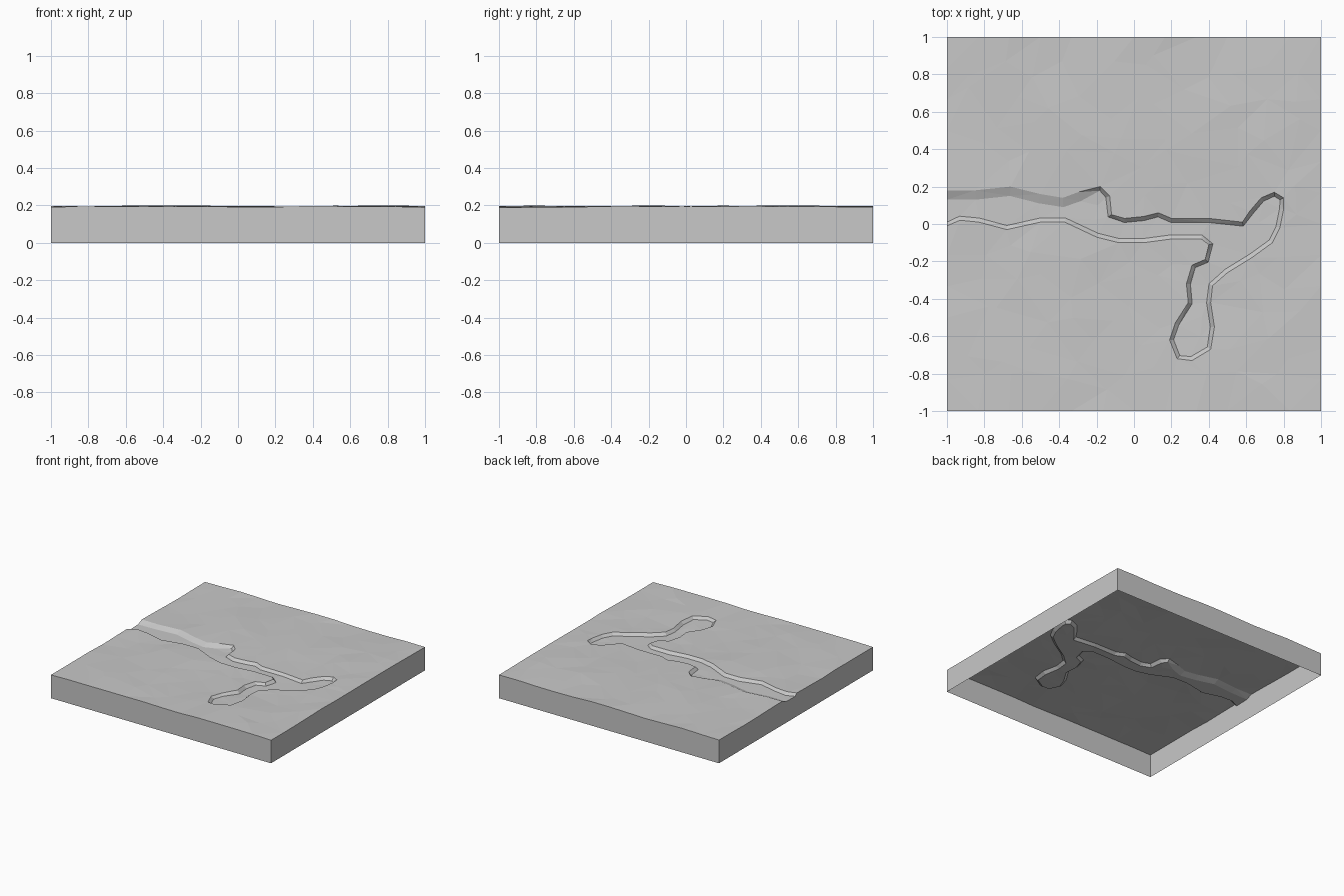
import bpy
import bmesh
import random
from mathutils import Vector, noise
from mathutils.geometry import delaunay_2d_cdt, intersect_point_line

if "Cube" in bpy.data.objects:
    bpy.data.objects.remove(bpy.data.objects["Cube"], do_unlink=True)

random.seed(4)
DEPTH = 0.021

# Channel rim: north bank eastward, round the two pools, then back west
RIM = [Vector(p) for p in (
    (-1, .18), (-.85, .18), (-.66, .2), (-.5, .16), (-.38, .14), (-.3, .17),
    (-.18, .2), (-.13, .15), (-.12, .05), (-.05, .03), (.05, .04), (.13, .06),
    (.2, .03), (.4, .03), (.58, .01), (.62, .07), (.68, .14), (.75, .17),
    (.8, .14), (.8, .08), (.78, -.02), (.74, -.1), (.63, -.18), (.5, -.26),
    (.42, -.33), (.41, -.42), (.43, -.55), (.41, -.67), (.31, -.73),
    (.23, -.72), (.19, -.62), (.22, -.53), (.29, -.42), (.28, -.32),
    (.31, -.22), (.38, -.19), (.4, -.11), (.36, -.08), (.2, -.08),
    (.05, -.1), (-.08, -.1), (-.2, -.07), (-.37, .01), (-.5, .01),
    (-.68, -.03), (-.83, .01), (-.93, .02), (-1, -.01))]


def ground(p):
    """Gently rolling land height."""
    n = noise.noise(Vector((p.x * 2.3, p.y * 2.3, .7)))
    return .193 + .007 * max(-1, min(1, n * 1.5 + random.uniform(-.3, .3)))


def bed(p):
    """Height of the sunken channel floor."""
    return ground(p) - DEPTH


def inside(p, poly):
    """Even-odd test for a point in a closed outline."""
    hit = False
    for a, b in zip(poly, poly[1:] + poly[:1]):
        if (a.y > p.y) != (b.y > p.y):
            if p.x < a.x + (p.y - a.y) * (b.x - a.x) / (b.y - a.y):
                hit = not hit
    return hit


def rim_distance(p):
    """Distance from a point to the nearest bank."""
    best = 9
    for a, b in zip(RIM, RIM[1:]):
        q, t = intersect_point_line(p, a, b)
        q = a.lerp(b, max(0, min(1, t)))
        best = min(best, (q.to_2d() - p).length)
    return best


def inset_path(path):
    """Shift the rim inward to make the foot of the bank."""
    result = []
    for i, p in enumerate(path):
        d = path[min(i + 1, len(path) - 1)] - path[max(i - 1, 0)]
        gentle = p.x < -.3 and p.y > .1
        q = p + Vector((d.y, -d.x)).normalized() * (.05 if gentle else .022)
        if i in (0, len(path) - 1):
            q.x = -1
        result.append(q)
    return result


# Gather the banks, the outer border and the scattered land points
points, heights, edges = [], [], []


def add(p, z):
    points.append(p)
    heights.append(z)


for path, height in ((RIM, ground), (inset_path(RIM), bed)):
    start = len(points)
    for p in path:
        add(p, height(p))
    edges += [(i, i + 1) for i in range(start, len(points) - 1)]

STEPS = 12
for i in range(STEPS):
    t = -1 + 2 * i / STEPS
    for p in (Vector((t, -1)), Vector((1, t)), Vector((-t, 1)), Vector((-1, -t))):
        if rim_distance(p) > .04 and not inside(p, RIM):
            add(p, ground(p))

for i in range(1, STEPS):
    for j in range(1, STEPS):
        p = Vector((-1 + 2 * (i + random.uniform(-.42, .42)) / STEPS,
                    -1 + 2 * (j + random.uniform(-.42, .42)) / STEPS))
        if rim_distance(p) > .055:
            add(p, bed(p) if inside(p, RIM) else ground(p))

# Triangulated land surface
verts, _, faces, origins, _, _ = delaunay_2d_cdt(points, edges, [], 0, 1e-5)
bm = bmesh.new()
for p, origin in zip(verts, origins):
    z = heights[origin[0]] if origin else bed(p)
    bm.verts.new((p.x, p.y, z))
bm.verts.ensure_lookup_table()
for face in faces:
    f = bm.faces.new([bm.verts[i] for i in face])
    f.normal_update()
    if f.normal.z < 0:
        f.normal_flip()

# Straight outer walls dropped to the ground, open underneath
border = [e.link_loops[0] for e in bm.edges if len(e.link_loops) == 1]
pairs = [(l.vert, l.link_loop_next.vert) for l in border]
foot = {}
for v in {v for pair in pairs for v in pair}:
    foot[v] = bm.verts.new((v.co.x, v.co.y, 0))
for a, b in pairs:
    bm.faces.new((b, a, foot[a], foot[b]))

mesh = bpy.data.meshes.new("terrain_slab")
bm.to_mesh(mesh)
bm.free()
slab = bpy.data.objects.new("terrain_slab", mesh)
bpy.context.collection.objects.link(slab)

# Plain stone grey
grey = bpy.data.materials.new("stone_grey")
grey.use_nodes = True
colour = (.58, .58, .58, 1)
grey.diffuse_color = colour
grey.node_tree.nodes["Principled BSDF"].inputs["Base Color"].default_value = colour
mesh.materials.append(grey)
